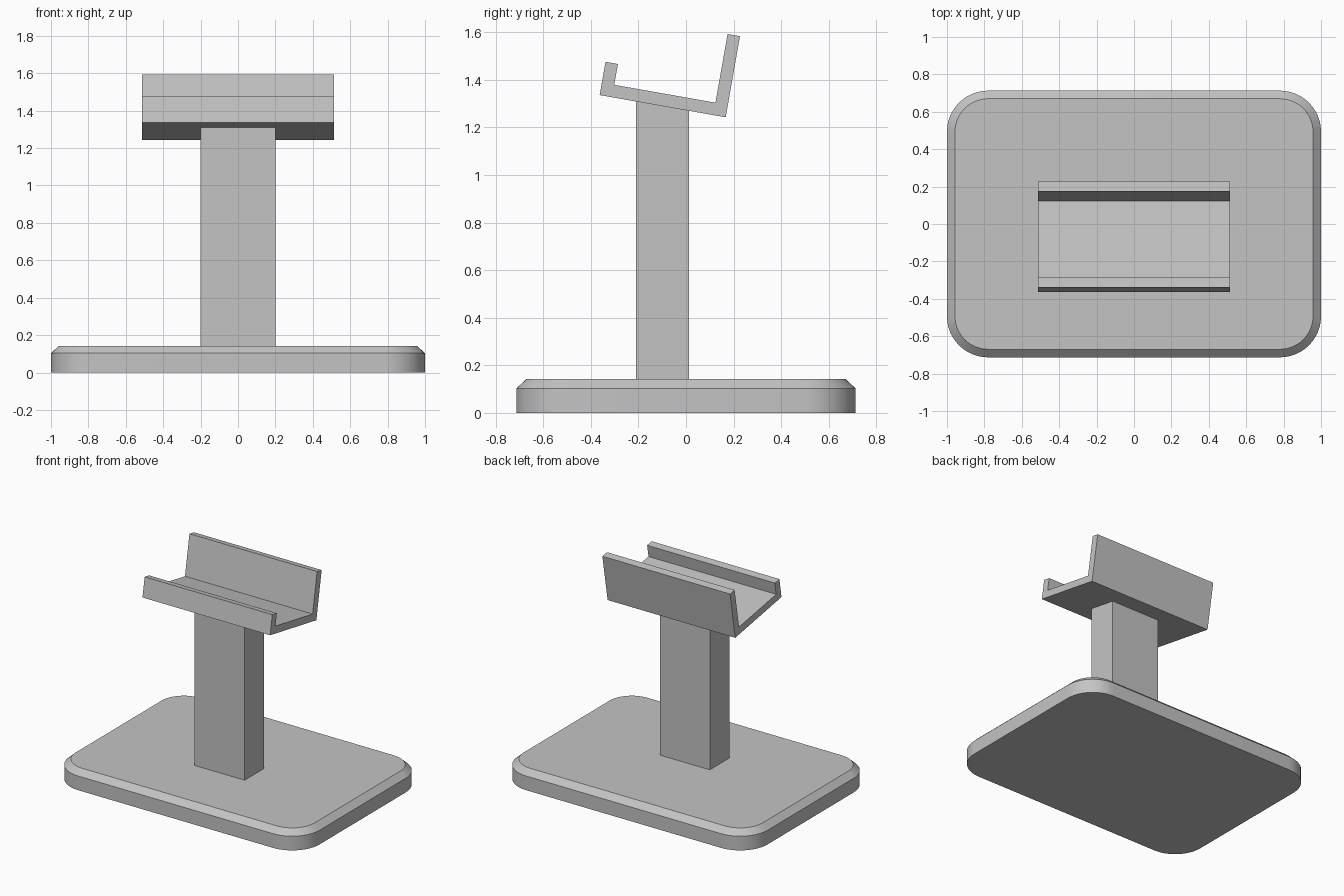
import bpy, bmesh
from math import sin, cos, pi, radians

if "Cube" in bpy.data.objects:
    bpy.data.objects.remove(bpy.data.objects["Cube"])

grey = bpy.data.materials.new("matte_grey")
grey.use_nodes = True
colour = (0.55, 0.55, 0.55, 1)
grey.diffuse_color = colour
grey.node_tree.nodes["Principled BSDF"].inputs["Base Color"].default_value = colour


def loft(name, rings):
    """Closed solid through a list of matching rings of points."""
    bm = bmesh.new()
    loops = [[bm.verts.new(p) for p in ring] for ring in rings]
    n = len(loops[0])
    for a, b in zip(loops, loops[1:]):
        for i in range(n):
            j = (i + 1) % n
            bm.faces.new((a[i], a[j], b[j], b[i]))
    bm.faces.new(loops[0][::-1])
    bm.faces.new(loops[-1])
    bmesh.ops.recalc_face_normals(bm, faces=bm.faces)
    mesh = bpy.data.meshes.new(name)
    bm.to_mesh(mesh)
    bm.free()
    mesh.materials.append(grey)
    obj = bpy.data.objects.new(name, mesh)
    bpy.context.collection.objects.link(obj)
    return obj


def extrude_x(name, profile, half_width):
    """Side profile of (y, z) points pulled out across the width."""
    return loft(name, [[(x, y, z) for y, z in profile]
                       for x in (-half_width, half_width)])


def rounded_ring(z, inset, steps=12):
    """Rounded rectangle outline of the base, moved inwards by inset."""
    half_x, half_y, radius = 1.0, 0.713, 0.22
    ring = []
    for quarter, (sx, sy) in enumerate(((1, 1), (-1, 1), (-1, -1), (1, -1))):
        for k in range(steps + 1):
            a = (quarter + k / steps) * pi / 2
            ring.append((sx * (half_x - radius) + (radius - inset) * cos(a),
                         sy * (half_y - radius) + (radius - inset) * sin(a), z))
    return ring


# Base slab with a chamfered top edge
base = loft("base", [rounded_ring(0, 0), rounded_ring(0.103, 0),
                     rounded_ring(0.143, 0.043)])
bpy.ops.object.select_all(action="DESELECT")
base.select_set(True)
bpy.context.view_layer.objects.active = base
bpy.ops.object.shade_smooth_by_angle(angle=radians(25))

# Tilted cradle: floor, low front lip and tall back rest
tilt = radians(-10)
front_y, front_z = -0.363, 1.336
depth, wall, lip, back = 0.538, 0.053, 0.142, 0.346
outline = [(0, 0), (depth, 0), (depth, back), (depth - wall, back),
           (depth - wall, wall), (wall, wall), (wall, lip), (0, lip)]
cradle_profile = [(front_y + u * cos(tilt) - v * sin(tilt),
                   front_z + u * sin(tilt) + v * cos(tilt)) for u, v in outline]
extrude_x("cradle", cradle_profile, 0.512)


# Post, its top cut to the slope of the cradle floor
def underside(y):
    return front_z + (y - front_y) * sin(tilt) / cos(tilt)


post_front, post_back, post_foot = -0.21, 0.013, 0.143
extrude_x("post", [(post_front, post_foot), (post_back, post_foot),
                   (post_back, underside(post_back)),
                   (post_front, underside(post_front))], 0.2)
